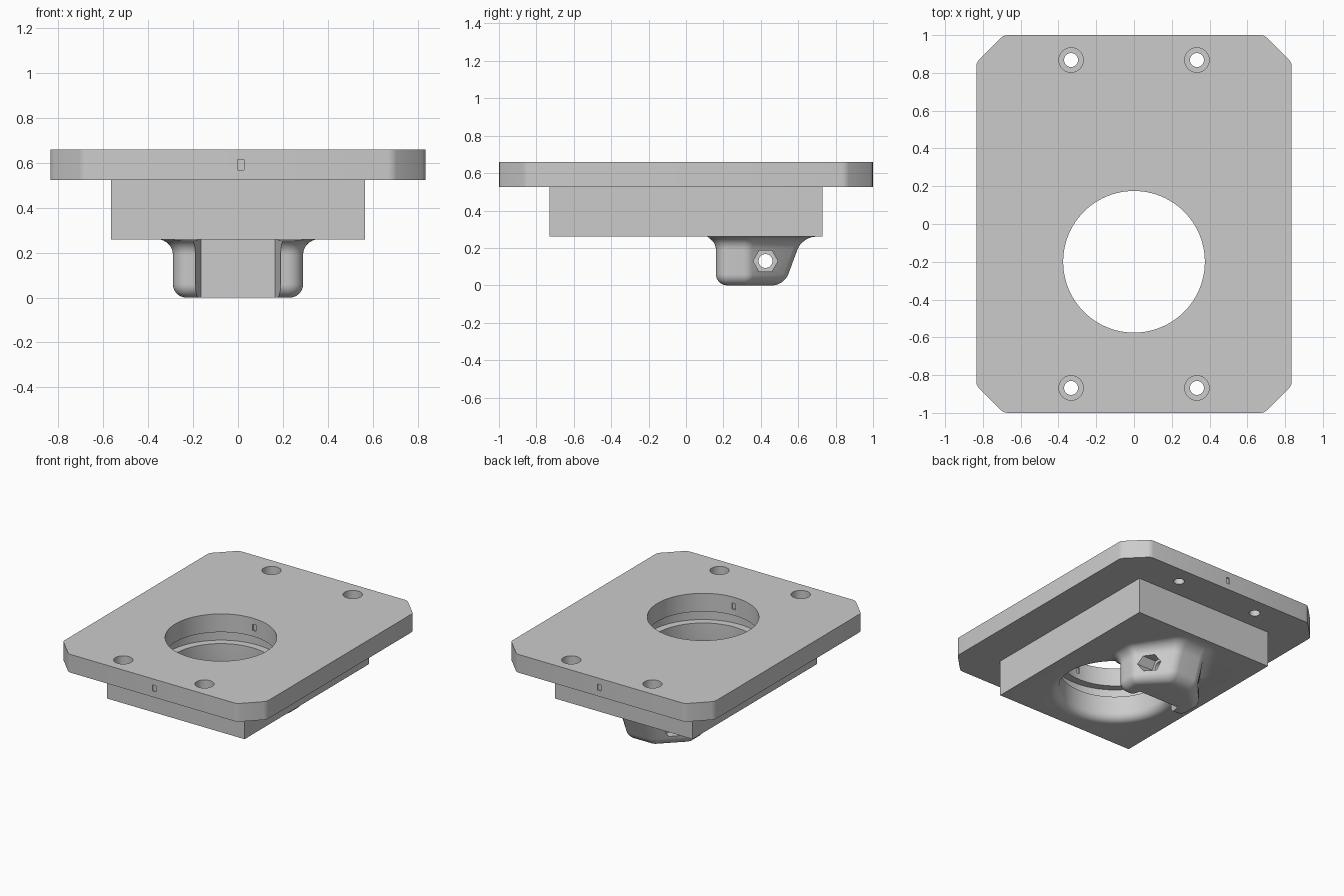
import bpy, bmesh, math
from mathutils import Matrix, Vector

cube = bpy.data.objects.get("Cube")
if cube:
    bpy.data.objects.remove(cube)

GREY = 0.6
grey = bpy.data.materials.new("plain_grey")
grey.use_nodes = True
grey.diffuse_color = (GREY, GREY, GREY, 1)
grey.node_tree.nodes["Principled BSDF"].inputs["Base Color"].default_value = (GREY, GREY, GREY, 1)

BORE_Y = -0.2


def make(name, bm):
    """Turn a bmesh into a linked object."""
    bmesh.ops.recalc_face_normals(bm, faces=bm.faces)
    mesh = bpy.data.meshes.new(name)
    bm.to_mesh(mesh)
    bm.free()
    mesh.materials.append(grey)
    obj = bpy.data.objects.new(name, mesh)
    bpy.context.collection.objects.link(obj)
    return obj


def loft(name, rings):
    """Skin a stack of equal-length closed rings and cap both ends."""
    bm = bmesh.new()
    loops = [[bm.verts.new(p) for p in ring] for ring in rings]
    n = len(loops[0])
    for a, b in zip(loops, loops[1:]):
        for i in range(n):
            j = (i + 1) % n
            bm.faces.new((a[i], a[j], b[j], b[i]))
    bm.faces.new(loops[0])
    bm.faces.new(loops[-1])
    return make(name, bm)


def prism(name, outline, z0, z1):
    return loft(name, [[(x, y, z) for x, y in outline] for z in (z0, z1)])


def box(name, x, y, z, sx, sy, sz):
    bm = bmesh.new()
    bmesh.ops.create_cube(bm, size=1, matrix=Matrix.Translation((x, y, z)) @ Matrix.Diagonal((sx, sy, sz, 1)))
    return make(name, bm)


def lathe(name, profile, x, y, sides):
    """Round solid from (radius, height) pairs."""
    turn = [2 * math.pi * i / sides for i in range(sides)]
    return loft(name, [[(x + r * math.cos(a), y + r * math.sin(a), z) for a in turn] for r, z in profile])


def sideways(obj, x, y, z):
    """Lay an upright solid along the x axis and move it."""
    obj.data.transform(Matrix.Translation((x, y, z)) @ Matrix.Rotation(math.pi / 2, 4, "Y"))
    return obj


def cut(obj, cutters):
    bpy.context.view_layer.objects.active = obj
    for cutter in cutters:
        mod = obj.modifiers.new("cut", "BOOLEAN")
        mod.operation, mod.solver, mod.object = "DIFFERENCE", "EXACT", cutter
        bpy.ops.object.modifier_apply(modifier=mod.name)
        bpy.data.objects.remove(cutter)


def bore_cutter():
    """Central bore with an inner groove and a rounded lower mouth."""
    mouth = [(0.435 - 0.06 * math.sin(t), 0.32 - 0.06 * math.cos(t))
             for t in (math.pi / 2 * i / 8 for i in range(9))]
    profile = [(0.375, -0.1), (0.375, 0.255), (0.435, 0.255)] + mouth
    profile += [(0.375, 0.44), (0.43, 0.44), (0.43, 0.525), (0.375, 0.525), (0.375, 0.8)]
    return lathe("bore_cutter", profile, 0, BORE_Y, 96)


# Top plate with softened clipped corners
corner = [(0.835, 0.835), (0.82, 0.87), (0.705, 0.985), (0.67, 1.0)]
corner.insert(1, (0.832, 0.853))
corner.insert(4, (0.69, 0.996))
outline = corner + [(-x, y) for x, y in reversed(corner)]
outline += [(-x, -y) for x, y in corner] + [(x, -y) for x, y in reversed(corner)]
plate = prism("top_plate", outline, 0.525, 0.66)
cutters = [bore_cutter()]
for sx in (-1, 1):
    for sy in (-1, 1):
        screw = [(0.037, 0.4), (0.037, 0.58), (0.065, 0.58), (0.065, 0.8)]
        cutters.append(lathe("screw_cutter", screw, 0.333 * sx, 0.868 * sy, 32))
# Small shallow notches on the end faces and the bore walls
for y in (-1, 1, BORE_Y - 0.375, BORE_Y + 0.375):
    cutters.append(box("notch_cutter", 0.012, y, 0.592, 0.028, 0.016, 0.045))
cut(plate, cutters)

# Block under the plate
block = box("lower_block", 0, 0, 0.3925, 1.13, 1.46, 0.265)
cut(block, [bore_cutter()])


# Lug: a rounded tapering outline that swells into the block
def lug_ring(z, r):
    back = 0.455 + 0.37 * z
    core = [(0.22, 0.23, -90, 0), (0.22, 0.31, 0, 39), (0.07, back, 39, 90)]
    core += [(-x, y, 180 - b, 180 - a) for x, y, a, b in reversed(core)]
    ring = []
    for x, y, a, b in core:
        for i in range(9):
            t = math.radians(a + (b - a) * i / 8)
            ring.append((x + r * math.cos(t), y + r * math.sin(t), z))
    return ring


steps = [math.pi / 2 * i / 8 for i in range(9)]
levels = [(0.06 - 0.06 * math.cos(t), 0.01 + 0.06 * math.sin(t)) for t in steps]
levels += [(0.19 + 0.07 * math.sin(t), 0.14 - 0.07 * math.cos(t)) for t in steps]
lug = loft("clamp_lug", [lug_ring(z, r) for z, r in levels])

# Wedge slot, cross bolt hole and hexagonal nut pockets in the lug
slot = [(0.23, 0.0), (0.165, 0.26), (-0.165, 0.26), (-0.23, 0.0)]
cutters = [bore_cutter(), prism("slot_cutter", slot, -0.1, 0.4)]
cutters.append(sideways(lathe("bolt_cutter", [(0.037, -0.6), (0.037, 0.6)], 0, 0, 32), 0, 0.425, 0.13))
for side in (-1, 1):
    nut = lathe("nut_cutter", [(0.066, -0.15), (0.066, 0.15)], 0, 0, 6)
    nut.data.transform(Matrix.Rotation(math.pi / 2, 4, "Z"))
    cutters.append(sideways(nut, side * 0.29, 0.425, 0.13))
cut(lug, cutters)

# Smooth the curved walls and keep the edges sharp
bpy.ops.object.select_all(action="DESELECT")
for obj in (plate, block, lug):
    obj.select_set(True)
bpy.context.view_layer.objects.active = plate
bpy.ops.object.shade_smooth_by_angle(angle=math.radians(30))
